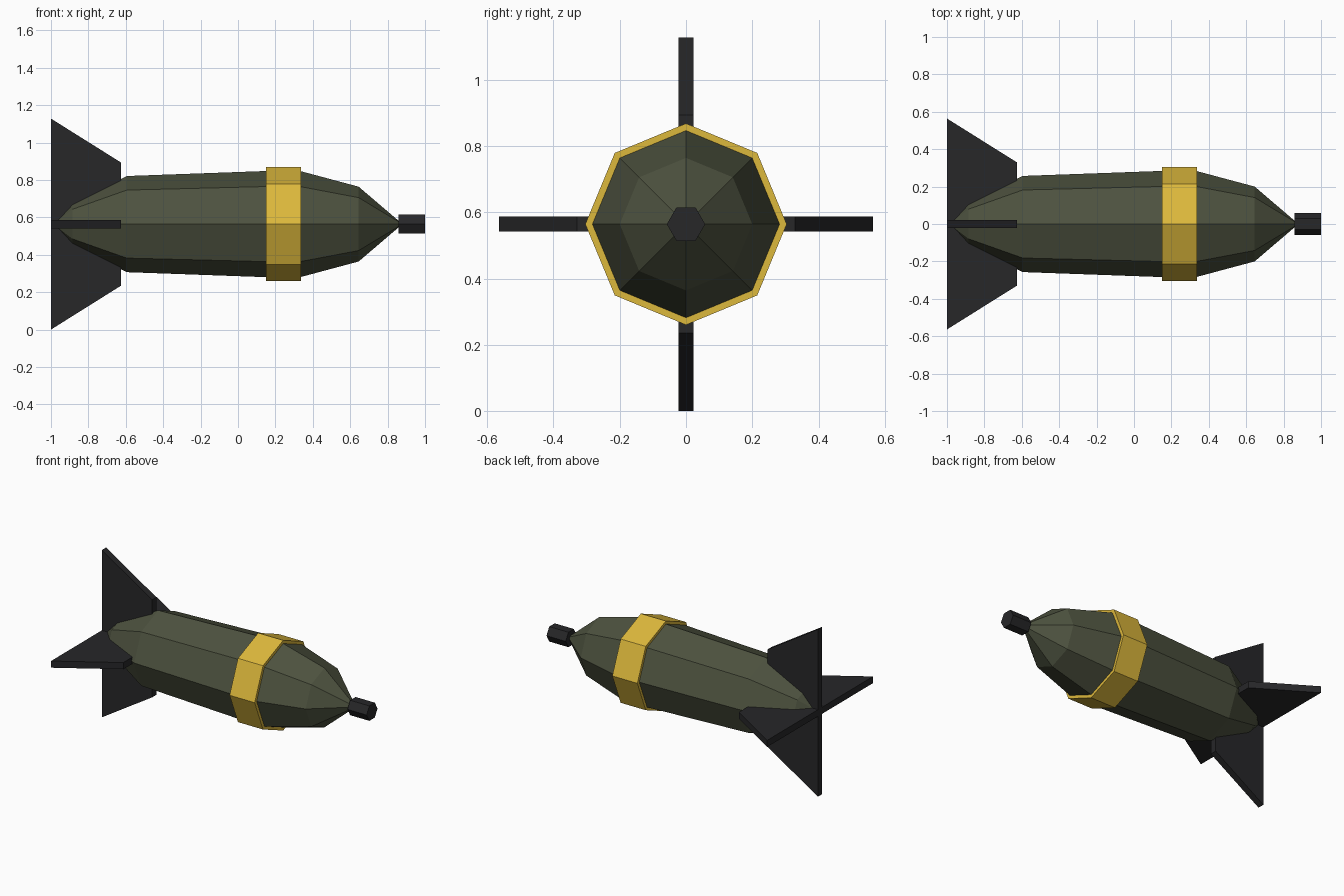
import bpy, bmesh
from math import cos, sin, pi

if "Cube" in bpy.data.objects:
    bpy.data.objects.remove(bpy.data.objects["Cube"])

AXIS_Z = 0.564


def material(name, rgb):
    m = bpy.data.materials.new(name)
    m.diffuse_color = (*rgb, 1)
    m.use_nodes = True
    m.node_tree.nodes["Principled BSDF"].inputs["Base Color"].default_value = m.diffuse_color
    return m


def finish(name, bm, mat):
    bmesh.ops.recalc_face_normals(bm, faces=bm.faces)
    me = bpy.data.meshes.new(name)
    bm.to_mesh(me)
    bm.free()
    me.materials.append(mat)
    ob = bpy.data.objects.new(name, me)
    ob.location.z = AXIS_Z
    bpy.context.collection.objects.link(ob)
    return ob


def lathe_x(name, profile, sides, mat, closed=False):
    """Spin (x, radius) points round the x axis; closed makes a tube."""
    bm = bmesh.new()
    rings = [[bm.verts.new((x, r * cos(2 * pi * i / sides), r * sin(2 * pi * i / sides)))
              for i in range(sides)] for x, r in profile]
    pairs = list(zip(rings, rings[1:]))
    if closed:
        pairs.append((rings[-1], rings[0]))
    else:
        bm.faces.new(rings[0])
        bm.faces.new(rings[-1])
    for a, b in pairs:
        for i in range(sides):
            j = (i + 1) % sides
            bm.faces.new((a[i], a[j], b[j], b[i]))
    return finish(name, bm, mat)


def fin(name, angle, mat, thick=0.045):
    outline = [(-1, 0), (-1, 0.564), (-0.625, 0.329), (-0.625, 0)]
    bm = bmesh.new()
    c, s = cos(angle), sin(angle)
    sides = [[bm.verts.new((x, r * c - t * s, r * s + t * c)) for x, r in outline]
             for t in (-thick / 2, thick / 2)]
    bm.faces.new(sides[0])
    bm.faces.new(sides[1])
    for i in range(4):
        j = (i + 1) % 4
        bm.faces.new((sides[0][i], sides[0][j], sides[1][j], sides[1][i]))
    return finish(name, bm, mat)


olive = material("olive", (0.075, 0.085, 0.05))
yellow = material("yellow", (0.72, 0.48, 0.045))
dark = material("dark", (0.02, 0.02, 0.022))

# Eight-sided casing, tail to nose
lathe_x("body", [(-0.985, 0.004), (-0.885, 0.112), (-0.595, 0.257), (0.24, 0.287),
                 (0.335, 0.283), (0.645, 0.2), (0.87, 0.008)], 8, olive)

# Painted band round the widest part
lathe_x("band", [(0.15, 0.27), (0.15, 0.304), (0.337, 0.304), (0.337, 0.27)],
        8, yellow, closed=True)

# Six-sided nose fuse
lathe_x("nose_fuse", [(0.857, 0.058), (1.0, 0.058)], 6, dark)

# Four tail fins
for k, side in enumerate(("right", "top", "left", "bottom")):
    fin("tail_fin_" + side, k * pi / 2, dark)
